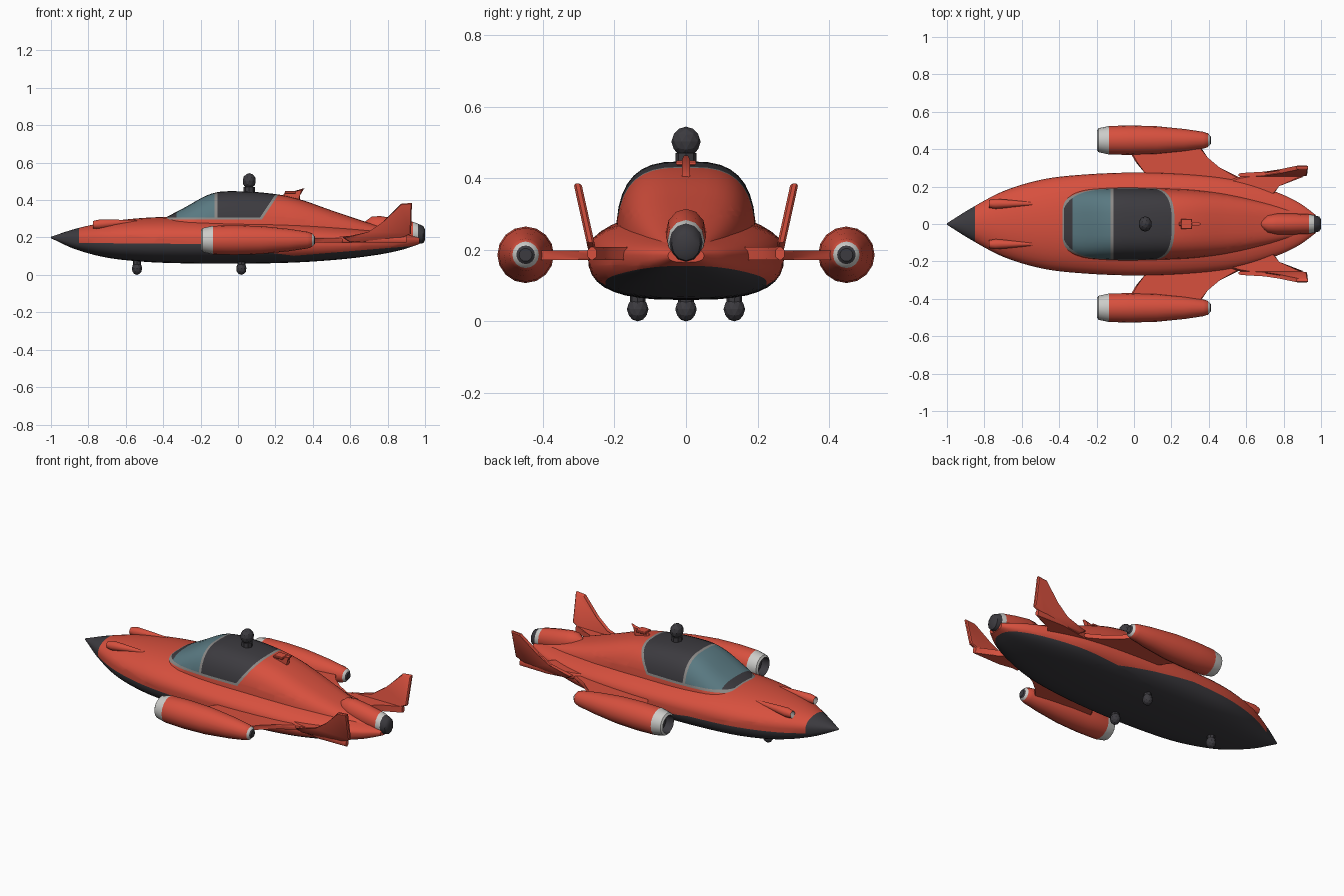
import bpy
import bmesh
import math
from mathutils import Vector

if "Cube" in bpy.data.objects:
    bpy.data.objects.remove(bpy.data.objects["Cube"])

PALETTE = {
    "red_paint": (0.68, 0.08, 0.048),
    "dark_grey": (0.045, 0.043, 0.05),
    "tinted_glass": (0.1, 0.19, 0.22),
    "light_grey": (0.6, 0.6, 0.58),
    "rim_grey": (0.26, 0.25, 0.24),
}
RED, DARK, GLASS, LIGHT, RIM = range(len(PALETTE))
materials = []
for label, rgb in PALETTE.items():
    mat = bpy.data.materials.new(label)
    mat.use_nodes = True
    mat.diffuse_color = (*rgb, 1)
    mat.node_tree.nodes["Principled BSDF"].inputs["Base Color"].default_value = (*rgb, 1)
    materials.append(mat)


def finish(name, bm, smooth=True, rule=None):
    """Turn a bmesh into an object, colouring faces by a rule on their centre."""
    bmesh.ops.recalc_face_normals(bm, faces=bm.faces)
    if rule:
        for face in bm.faces:
            face.material_index = rule(face.calc_center_median())
    mesh = bpy.data.meshes.new(name)
    bm.to_mesh(mesh)
    bm.free()
    for mat in materials:
        mesh.materials.append(mat)
    obj = bpy.data.objects.new(name, mesh)
    bpy.context.collection.objects.link(obj)
    if smooth:
        bpy.ops.object.select_all(action="DESELECT")
        obj.select_set(True)
        bpy.context.view_layer.objects.active = obj
        bpy.ops.object.shade_smooth_by_angle(angle=math.radians(40))
    return obj


def loft(bm, rings, mats=None):
    """Skin closed rings of points and cap both ends."""
    loops = [[bm.verts.new(p) for p in ring] for ring in rings]
    count = len(loops[0])
    for k, (a, b) in enumerate(zip(loops, loops[1:])):
        for i in range(count):
            j = (i + 1) % count
            face = bm.faces.new((a[i], a[j], b[j], b[i]))
            face.material_index = mats[k] if mats else RED
    for loop, k in ((loops[0], 0), (loops[-1], -1)):
        bm.faces.new(loop).material_index = mats[k] if mats else RED


def resample(rows, steps):
    """Smooth curve through table rows whose first column is x."""
    rows = [Vector(r) for r in rows]
    last = len(rows) - 1
    slopes = []
    for i in range(last + 1):
        a, b = rows[max(i - 1, 0)], rows[min(i + 1, last)]
        slopes.append((b - a) / (b[0] - a[0]))
    out = []
    for i in range(last):
        width = rows[i + 1][0] - rows[i][0]
        for s in range(steps):
            t = s / steps
            h = t * t * (3 - 2 * t)
            out.append(rows[i] * (1 - h) + rows[i + 1] * h
                       + slopes[i] * width * t * (1 - t) ** 2
                       - slopes[i + 1] * width * t * t * (1 - t))
    return out + [rows[last]]


def section(x, half, low, mid, high, n_top, n_low, count=36):
    """Rounded hull cross-section with separate upper and lower fullness."""
    ring = []
    for i in range(count):
        a = math.tau * i / count
        c, s = math.cos(a), math.sin(a)
        n = n_top if s >= 0 else n_low
        reach = (high - mid) if s >= 0 else (mid - low)
        y = math.copysign(abs(c) ** (2 / n), c) * half
        z = mid + math.copysign(abs(s) ** (2 / n), s) * reach
        ring.append((x, y, z))
    return ring


def cut(bm, point, normal):
    geom = bm.verts[:] + bm.edges[:] + bm.faces[:]
    bmesh.ops.bisect_plane(bm, geom=geom, plane_co=point, plane_no=normal)


# Hull: x, half width, bottom, middle, top
HULL = [(-1, .004, .196, .2, .204), (-.87, .085, .137, .195, .246),
        (-.7, .175, .092, .195, .283), (-.5, .236, .07, .195, .305),
        (-.3, .262, .062, .195, .31), (0, .275, .06, .195, .3),
        (.3, .265, .066, .19, .29), (.55, .235, .083, .185, .265),
        (.75, .175, .108, .185, .24), (.88, .115, .135, .185, .222),
        (.97, .05, .165, .185, .205)]
bm = bmesh.new()
loft(bm, [section(*r, 2.1, 2.9) for r in resample(HULL, 5)])
# The belly paint line runs through these points
LINE = [(-1, .172), (-.2, .165), (.3, .102), (1, .16)]
cut(bm, (-.85, 0, 0), (1, 0, 0))
for (x0, z0), (x1, z1) in zip(LINE, LINE[1:]):
    cut(bm, (x0, 0, z0), (z0 - z1, 0, x1 - x0))


def hull_paint(c):
    if c.x < -.85:
        return DARK
    for (x0, z0), (x1, z1) in zip(LINE, LINE[1:]):
        if x0 <= c.x <= x1:
            return DARK if c.z < z0 + (z1 - z0) * (c.x - x0) / (x1 - x0) else RED
    return RED


finish("hull", bm, rule=hull_paint)

# Cabin and its long rear fairing: x, half width, top
CABIN = [(-.43, .14, .285), (-.3, .182, .352), (-.14, .194, .435), (0, .196, .447),
         (.2, .19, .432), (.33, .182, .404), (.5, .16, .345), (.7, .115, .278),
         (.92, .05, .212)]
bm = bmesh.new()
loft(bm, [section(x, w, .16, .2, t, 3, 2) for x, w, t in resample(CABIN, 6)])
REAR = Vector((.12, 0, -.08)).normalized()
for x in (-.39, -.375, -.33, -.125, -.11):
    cut(bm, (x, 0, 0), (1, 0, 0))
for z in (.295, .308):
    cut(bm, (0, 0, z), (0, 0, 1))
for d in (0, .014):
    cut(bm, Vector((.2, 0, .43)) + REAR * d, REAR)


def cabin_paint(c):
    back = (c - Vector((.2, 0, .43))).dot(REAR)
    if c.x < -.39 or c.z < .295 or back > .014:
        return RED
    if c.x < -.375 or c.z < .308 or back > 0 or -.125 < c.x < -.11:
        return RIM
    if c.x > -.125 or (c.x < -.33 and abs(c.y) < .14):
        return DARK
    return GLASS


finish("cabin", bm, rule=cabin_paint)


def tube(name, y, z, profile, tall=1, slope=0, sides=16):
    """Body of revolution along x; every profile point is x, radius, colour."""
    bm = bmesh.new()
    start = profile[0][0]
    rings = [[(x, y + r * math.cos(math.tau * i / sides),
               z + slope * (x - start) + tall * r * math.sin(math.tau * i / sides))
              for i in range(sides)] for x, r, m in profile]
    loft(bm, rings, [m for x, r, m in profile[:-1]])
    return finish(name, bm)


def plate(name, outline, offset):
    """Thin slab from an outline, thickened both ways along offset."""
    bm = bmesh.new()
    offset = Vector(offset)
    loft(bm, [[Vector(p) + offset * k for p in outline] for k in (-1, 1)])
    edges = [e for e in bm.edges if e.calc_length() > offset.length * 2.1]
    bmesh.ops.bevel(bm, geom=edges, offset=offset.length * .5, segments=1,
                    affect="EDGES")
    return finish(name, bm)


POD = [(-.15, .03, DARK), (-.15, .048, DARK), (-.198, .052, LIGHT),
       (-.19, .064, LIGHT), (-.135, .076, RED), (-.02, .079, RED), (.12, .075, RED),
       (.27, .06, RED), (.37, .045, RED), (.395, .037, LIGHT), (.405, .026, DARK),
       (.412, .018, DARK)]
GUN = [(-.75, .01, DARK), (-.75, .018, RIM), (-.775, .021, RED), (-.74, .027, RED),
       (-.68, .022, RED), (-.54, .008, RED)]
WING = [(-.03, .4), (.01, .33), (.06, .28), (.1, .2), (.5, .2), (.56, .25),
        (.46, .3), (.39, .35), (.35, .42)]
STUB = [(.42, .2), (.56, .252), (.72, .27), (.9, .275), (.9, .25), (.77, .21),
        (.72, .12)]
FIN = [(.56, .2), (.7, .225), (.78, .28), (.87, .38), (.93, .385), (.925, .22),
       (.85, .185), (.6, .175)]
for side, tag in ((1, "left"), (-1, "right")):
    # Engine pod, wing, tail stub, upright fin and nose gun on each flank
    tube(tag + "_engine_pod", side * .448, .186, POD)
    plate(tag + "_wing", [(x, side * y, .185) for x, y in WING], (0, 0, .013))
    plate(tag + "_tail_stub", [(x, side * y, .19) for x, y in STUB], (0, 0, .018))
    plate(tag + "_fin", [(x, side * (.258 + (z - .18) * .22), z) for x, z in FIN],
          (0, .011, 0))
    tube(tag + "_nose_gun", side * .108, .27, GUN, slope=.07, sides=10)

# Central tail engine
TAIL = [(.68, .02, RED), (.715, .048, RED), (.76, .056, RED), (.85, .056, RED),
        (.935, .052, LIGHT), (.962, .047, DARK), (.99, .04, DARK), (1, .025, DARK)]
tube("tail_engine", 0, .262, TAIL, tall=1.15, slope=-.15, sides=12)


def ball(name, spot, scale):
    bm = bmesh.new()
    bmesh.ops.create_icosphere(bm, subdivisions=2, radius=1)
    for v in bm.verts:
        v.co = Vector(a * b for a, b in zip(v.co, scale)) + Vector(spot)
    finish(name, bm, smooth=False, rule=lambda c: DARK)


def post(name, spot, radius, height):
    bm = bmesh.new()
    bmesh.ops.create_cone(bm, cap_ends=True, segments=8, radius1=radius,
                          radius2=radius, depth=height)
    bmesh.ops.translate(bm, verts=bm.verts, vec=spot)
    finish(name, bm, rule=lambda c: DARK)


# Roof sensor ball on its neck
ball("roof_sensor", (.06, 0, .502), (.036, .041, .042))
post("roof_sensor_neck", (.06, 0, .455), .03, .03)

# Swept roof aerial with a small crossbar
AERIAL = [(.23, .41), (.25, .44), (.3, .442), (.355, .464), (.325, .425), (.33, .395)]
plate("roof_aerial", [(x, 0, z) for x, z in AERIAL], (0, .011, 0))
plate("aerial_crossbar", [(.25, -.028, .442), (.31, -.028, .442), (.31, .028, .442),
                          (.25, .028, .442)], (0, 0, .007))

# Three landing feet under the belly
for name, x, y in (("front_foot", -.54, 0), ("left_foot", .018, .135),
                   ("right_foot", .018, -.135)):
    ball(name, (x, y, .034), (.028, .03, .034))
    post(name + "_strut", (x, y, .065), .022, .04)
